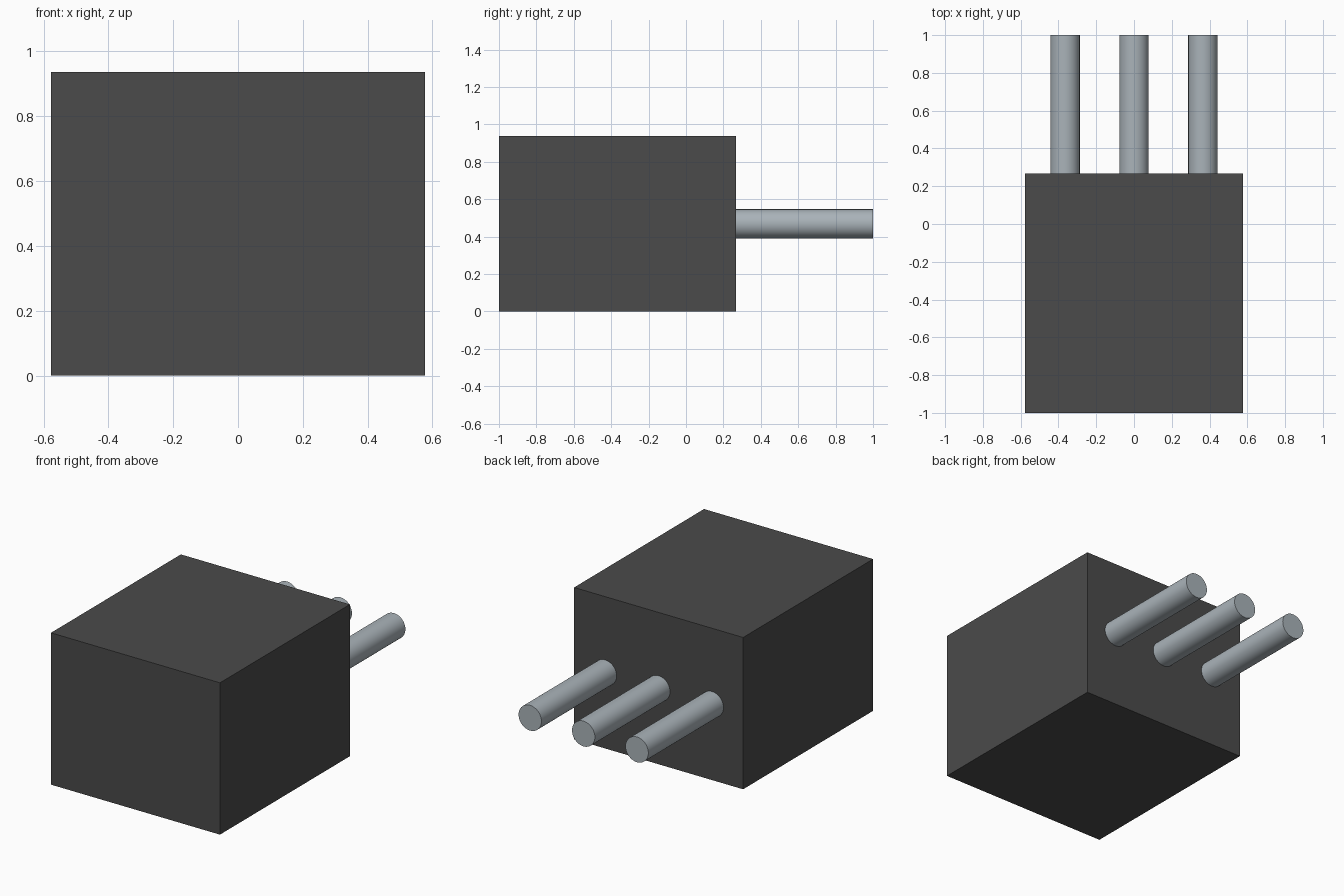
import bpy
import math

cube = bpy.data.objects.get("Cube")
if cube:
    bpy.data.objects.remove(cube, do_unlink=True)


def make_material(name, rgb, metallic=0.0):
    mat = bpy.data.materials.new(name)
    mat.use_nodes = True
    color = (*rgb, 1.0)
    mat.diffuse_color = color
    mat.node_tree.nodes["Principled BSDF"].inputs["Base Color"].default_value = color
    return mat


dark_grey = make_material("dark grey", (0.069, 0.069, 0.069))
steel_grey = make_material("steel grey", (0.40, 0.45, 0.485))

HALF_WIDTH, HEIGHT = 0.577, 0.937
FRONT, BACK, PIN_END = -1.0, 0.267, 1.0
PIN_RADIUS, PIN_SPACING = 0.078, 0.365

# Block body
bpy.ops.mesh.primitive_cube_add(size=1, location=(0, (FRONT + BACK) / 2, HEIGHT / 2))
body = bpy.context.object
body.name = "body"
body.scale = (2 * HALF_WIDTH, BACK - FRONT, HEIGHT)
bpy.ops.object.transform_apply(location=False, rotation=False, scale=True)
body.data.materials.append(dark_grey)

# Three round pins on the back face
for name, side in (("right_pin", -1), ("middle_pin", 0), ("left_pin", 1)):
    bpy.ops.mesh.primitive_cylinder_add(
        vertices=48, radius=PIN_RADIUS, depth=PIN_END - BACK,
        location=(side * PIN_SPACING, (BACK + PIN_END) / 2, HEIGHT / 2),
        rotation=(math.pi / 2, 0, 0))
    pin = bpy.context.object
    pin.name = name
    pin.data.materials.append(steel_grey)
    bpy.ops.object.shade_smooth_by_angle(angle=math.radians(30))
